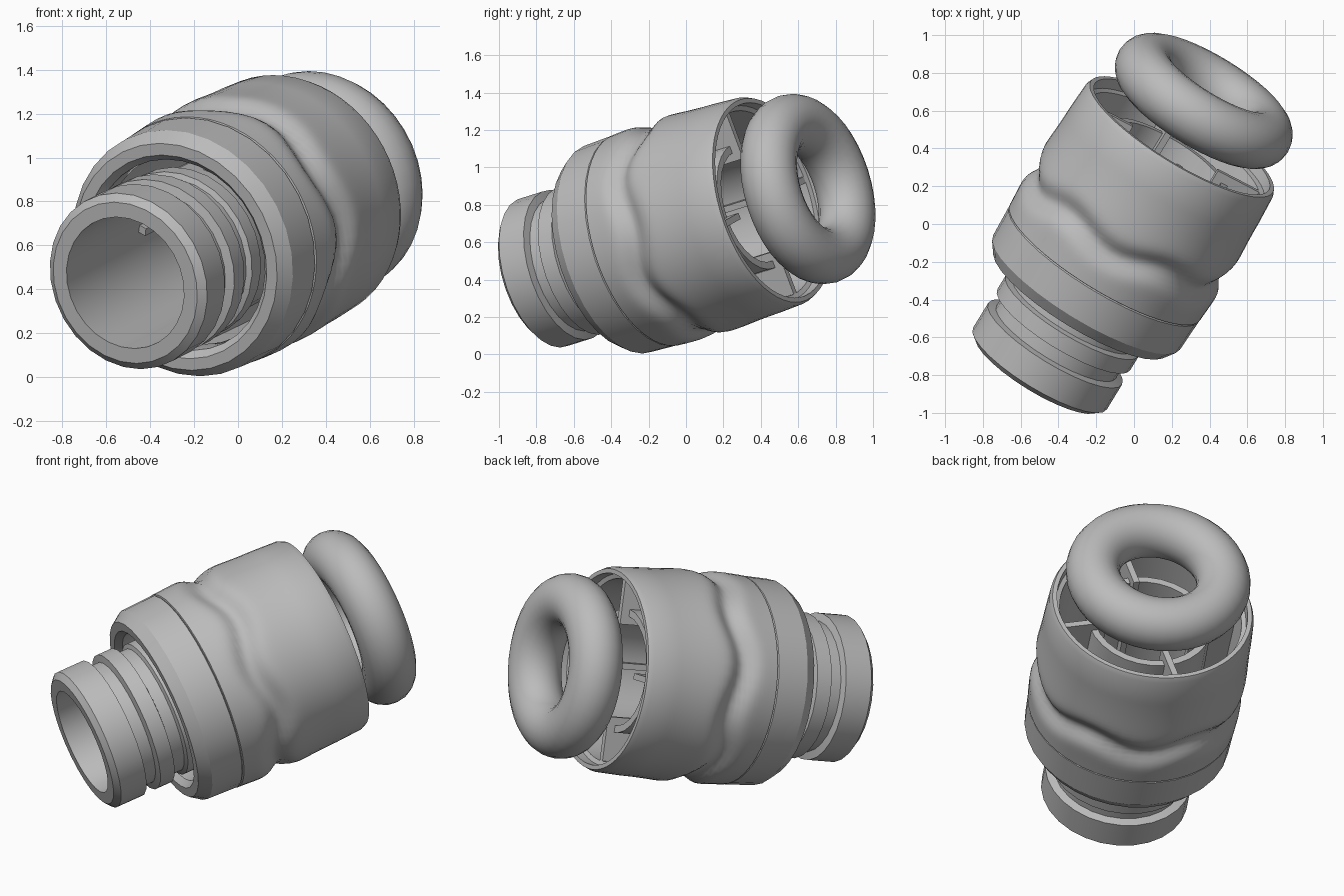
import bpy, bmesh, math
from mathutils import Matrix, Vector

cube = bpy.data.objects.get("Cube")
if cube:
    bpy.data.objects.remove(cube)

# Single flat colour
grey = bpy.data.materials.new("matte_grey")
grey.use_nodes = True
colour = (0.5, 0.5, 0.5, 1)
grey.diffuse_color = colour
grey.node_tree.nodes["Principled BSDF"].inputs["Base Color"].default_value = colour

# Tilted frame: local z runs along the axis from the nozzle mouth to the ring
axis = Vector((0.505, 0.825, 0.26)).normalized()
side = axis.cross(Vector((0, 0, 1))).normalized()
lift = axis.cross(side)
FRAME = Matrix.Translation((-0.513, -0.79, 0.43)) @ Matrix((side, lift, axis)).transposed().to_4x4()


def finish(name, bm, angle=30):
    bmesh.ops.recalc_face_normals(bm, faces=bm.faces)
    mesh = bpy.data.meshes.new(name)
    bm.to_mesh(mesh)
    bm.free()
    mesh.materials.append(grey)
    obj = bpy.data.objects.new(name, mesh)
    obj.matrix_world = FRAME
    bpy.context.collection.objects.link(obj)
    bpy.ops.object.select_all(action='DESELECT')
    obj.select_set(True)
    bpy.context.view_layer.objects.active = obj
    bpy.ops.object.shade_smooth_by_angle(angle=math.radians(angle))
    return obj


def revolve(name, profile, sides, shape=None, angle=30):
    """Spin a closed (radius, height) loop; shape may vary radius by angle."""
    bm = bmesh.new()
    rings = []
    for r, t in profile:
        ring = []
        for i in range(sides):
            a = math.tau * i / sides
            rad = shape(r, t, a) if shape else r
            ring.append(bm.verts.new((rad * math.cos(a), rad * math.sin(a), t)))
        rings.append(ring)
    for k, ring in enumerate(rings):
        nxt = rings[(k + 1) % len(rings)]
        for i in range(sides):
            j = (i + 1) % sides
            bm.faces.new((ring[i], ring[j], nxt[j], nxt[i]))
    return finish(name, bm, angle)


# Nozzle: flanged, grooved tube with a through bore
revolve("nozzle_tube", [
    (0.31, 0), (0.38, 0), (0.415, 0.03), (0.415, 0.19), (0.37, 0.2),
    (0.37, 0.27), (0.412, 0.28), (0.412, 0.37), (0.375, 0.38),
    (0.375, 0.45), (0.4, 0.46), (0.4, 0.54), (0.36, 0.55),
    (0.35, 1.4), (0.31, 1.4)], 28)

# Front collar with chamfered lip
revolve("front_collar", [
    (0.45, 0.49), (0.48, 0.455), (0.535, 0.455), (0.58, 0.52),
    (0.588, 0.705), (0.575, 0.715), (0.5, 0.715), (0.45, 0.6)], 32)


# Outer sleeve with a wavy grip groove
def grip(r, t, a):
    if r < 0.56 or t > 1.4:
        return r
    centre = 0.95 + 0.03 * math.cos(6 * a)
    bulge = 0.018 * math.exp(-((t - 0.97) / 0.22) ** 2)
    return r + bulge - 0.05 * math.exp(-((t - centre) / 0.065) ** 2)


steps = [0.715 + 0.025 * i for i in range(26)]
sleeve = [(0.5, 0.71), (0.57, 0.71)] + [(0.585, t) for t in steps]
sleeve += [(0.578, 1.49), (0.565, 1.52), (0.54, 1.52), (0.54, 1.46), (0.515, 1.45)]
revolve("grip_sleeve", sleeve, 60, grip)

# Four fins joining the nozzle tube to the sleeve
for k in range(4):
    bm = bmesh.new()
    bmesh.ops.create_cube(bm, size=1)
    bmesh.ops.scale(bm, verts=bm.verts, vec=(0.265, 0.035, 0.82))
    bmesh.ops.translate(bm, verts=bm.verts, vec=(0.395, 0, 1.04))
    turn = Matrix.Rotation(math.radians(15 + 90 * k), 3, 'Z')
    bmesh.ops.rotate(bm, verts=bm.verts, cent=(0, 0, 0), matrix=turn)
    # Keep the fins inside the collar bore at their front end
    for v in bm.verts:
        if v.co.z < 1 and v.co.xy.length > 0.4:
            v.co.z = 0.75
    finish("support_fin_%d" % (k + 1), bm)

# Seal ring floating behind the sleeve
ring_section = [(0.37 + 0.152 * math.cos(math.tau * i / 20),
                 1.75 + 0.152 * math.sin(math.tau * i / 20)) for i in range(20)]
revolve("seal_ring", ring_section, 40, angle=60)
